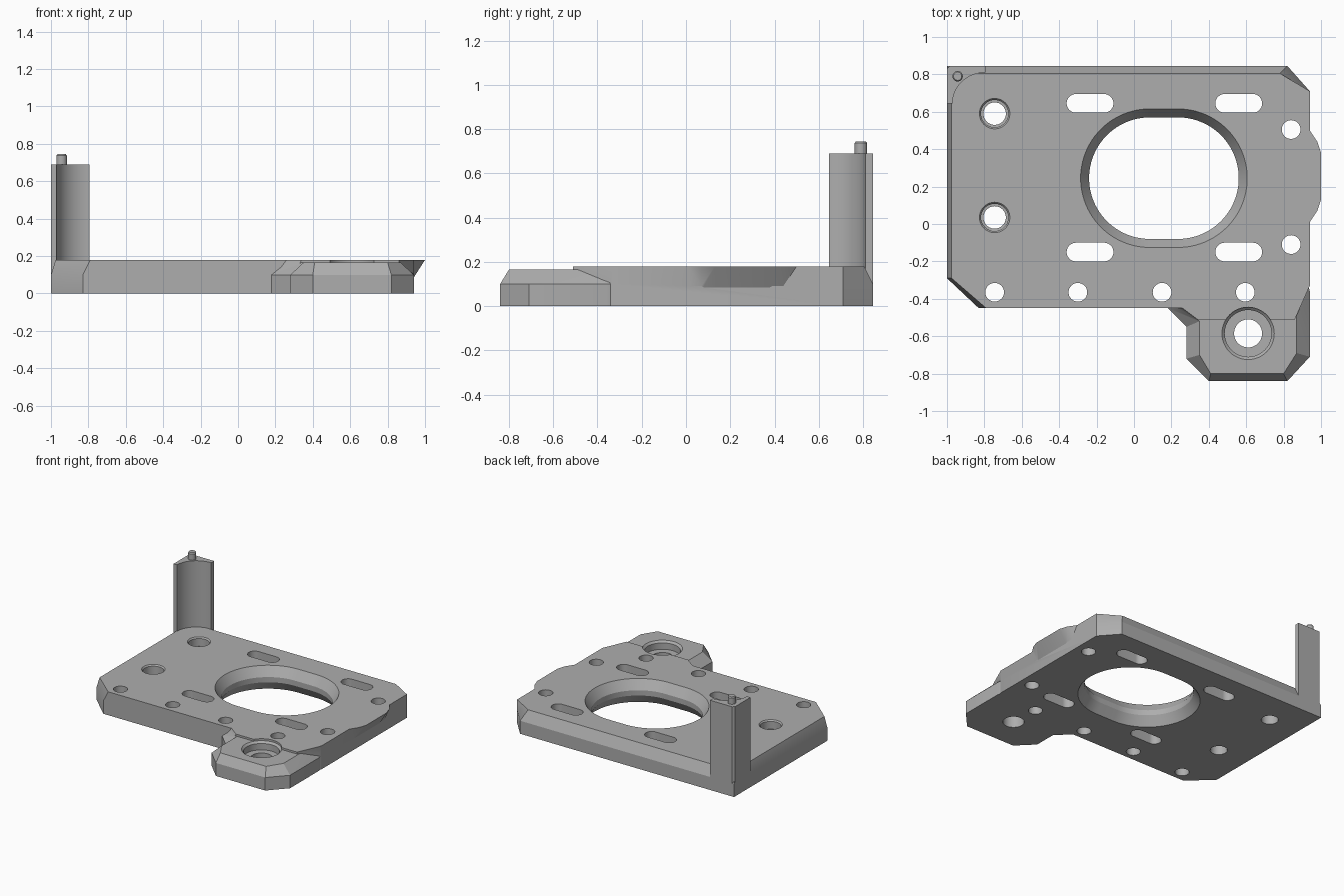
import bpy, bmesh
from math import sin, cos, pi, radians

cube = bpy.data.objects.get("Cube")
if cube:
    bpy.data.objects.remove(cube)

grey = bpy.data.materials.new("plain grey")
grey.use_nodes = True
colour = (0.42, 0.42, 0.42, 1)
grey.diffuse_color = colour
grey.node_tree.nodes["Principled BSDF"].inputs["Base Color"].default_value = colour


def loft(name, *rings):
    """Closed solid through (outline, height) rings with equal point counts."""
    bm = bmesh.new()
    loops = [[bm.verts.new((x, y, z)) for x, y in pts] for pts, z in rings]
    for a, b in zip(loops, loops[1:]):
        for i in range(len(a)):
            j = (i + 1) % len(a)
            bm.faces.new((a[i], a[j], b[j], b[i]))
    bm.faces.new(loops[0][::-1])
    bm.faces.new(loops[-1])
    bmesh.ops.recalc_face_normals(bm, faces=bm.faces)
    mesh = bpy.data.meshes.new(name)
    bm.to_mesh(mesh)
    bm.free()
    mesh.materials.append(grey)
    obj = bpy.data.objects.new(name, mesh)
    bpy.context.collection.objects.link(obj)
    return obj


def stadium(x, y, r, half=0.0, n=48):
    """Rounded slot outline along x; a circle when half is zero."""
    pts = []
    for side, start in ((1, -pi / 2), (-1, pi / 2)):
        steps = n // 2
        for i in range(steps + (1 if half else 0)):
            a = start + pi * i / steps
            pts.append((x + side * half + r * cos(a), y + r * sin(a)))
    return pts


def combine(target, tool, operation):
    mod = target.modifiers.new("cut", 'BOOLEAN')
    mod.operation = operation
    mod.solver = 'EXACT'
    mod.object = tool
    bpy.context.view_layer.objects.active = target
    bpy.ops.object.modifier_apply(modifier=mod.name)
    bpy.data.objects.remove(tool)


def bore(x, y, *profile, half=0.0, n=48):
    """Cut a hole whose (radius, height) profile runs upward."""
    tool = loft("cutter", *[(stadium(x, y, r, half, n), z) for r, z in profile])
    combine(plate, tool, 'DIFFERENCE')


TOP, MID = 0.18, 0.10

# Main plate with bevelled upper edges
foot = [(-1, -.29), (-.83, -.45), (.2, -.45), (.3, -.51), (.86, -.51),
        (.94, -.33), (.94, .71), (.82, .845), (-1, .845)]
crown = [(-.975, -.29), (-.79, -.45), (.26, -.45), (.34, -.51), (.86, -.51),
         (.94, -.33), (.94, .71), (.78, .805), (-.975, .805)]
plate = loft("base_plate", (foot, 0), (foot, MID), (crown, TOP))

# Lower mounting lug at the front
lug_foot = [(.18, -.45), (.28, -.55), (.28, -.72), (.4, -.84), (.82, -.84),
            (.94, -.71), (.94, -.36), (.9, -.2), (.3, -.2)]
lug_top = [(.26, -.45), (.35, -.52), (.35, -.7), (.41, -.8), (.8, -.8),
           (.87, -.69), (.87, -.42), (.88, -.2), (.3, -.2)]
combine(plate, loft("lug", (lug_foot, 0), (lug_foot, MID), (lug_top, .165)), 'UNION')

# Tapered bulge on the left edge
bulge_top = [(.85, 0), (.94, .01), (.98, .07), (1, .13), (1, .38), (.98, .44), (.94, .5), (.85, .51)]
bulge_foot = [(min(x, .93), y) for x, y in bulge_top]
combine(plate, loft("bulge", (bulge_foot, .07), (bulge_top, TOP)), 'UNION')

# Central opening, flared at both faces
bore(.16, .245, (.377, -.01), (.325, .07), (.325, .11), (.377, .19), half=.075, n=96)

# Adjustment slots
for sx in (-.235, .56):
    for sy in (-.15, .645):
        bore(sx, sy, (.05, -.1), (.05, .3), half=.075)

# Plain bolt holes
for hx, hy in ((-.745, -.365), (-.3, -.365), (.15, -.365), (.595, -.365), (.84, .505), (.84, -.11)):
    bore(hx, hy, (.05, -.1), (.05, .3), n=32)

# Counterbored holes
for hy in (.035, .59):
    bore(-.745, hy, (.06, -.1), (.06, .11), (.073, .111), (.073, .17), (.09, .19), n=40)
bore(.61, -.585, (.075, -.1), (.075, .1), (.125, .101), (.125, .15), (.14, .165), (.14, .3))

# Corner post with a concave inner face
arc = []
for i in range(17):
    a = radians(90 + 90 * i / 16)
    arc.append((-.795 + .175 * cos(a), .645 + .165 * sin(a)))
section = [(-1, .645), (-1, .83), (-.985, .845), (-.795, .845)] + arc
post = loft("corner_post", (section, 0.002), (section, .69))

# Locating pin on the post
pin = loft("locating_pin", (stadium(-.943, .79, .028, n=24), .68),
           (stadium(-.943, .79, .028, n=24), .737), (stadium(-.943, .79, .022, n=24), .745))

for obj in (plate, post, pin):
    bpy.ops.object.select_all(action='DESELECT')
    obj.select_set(True)
    bpy.context.view_layer.objects.active = obj
    bpy.ops.object.shade_smooth_by_angle(angle=radians(25))
